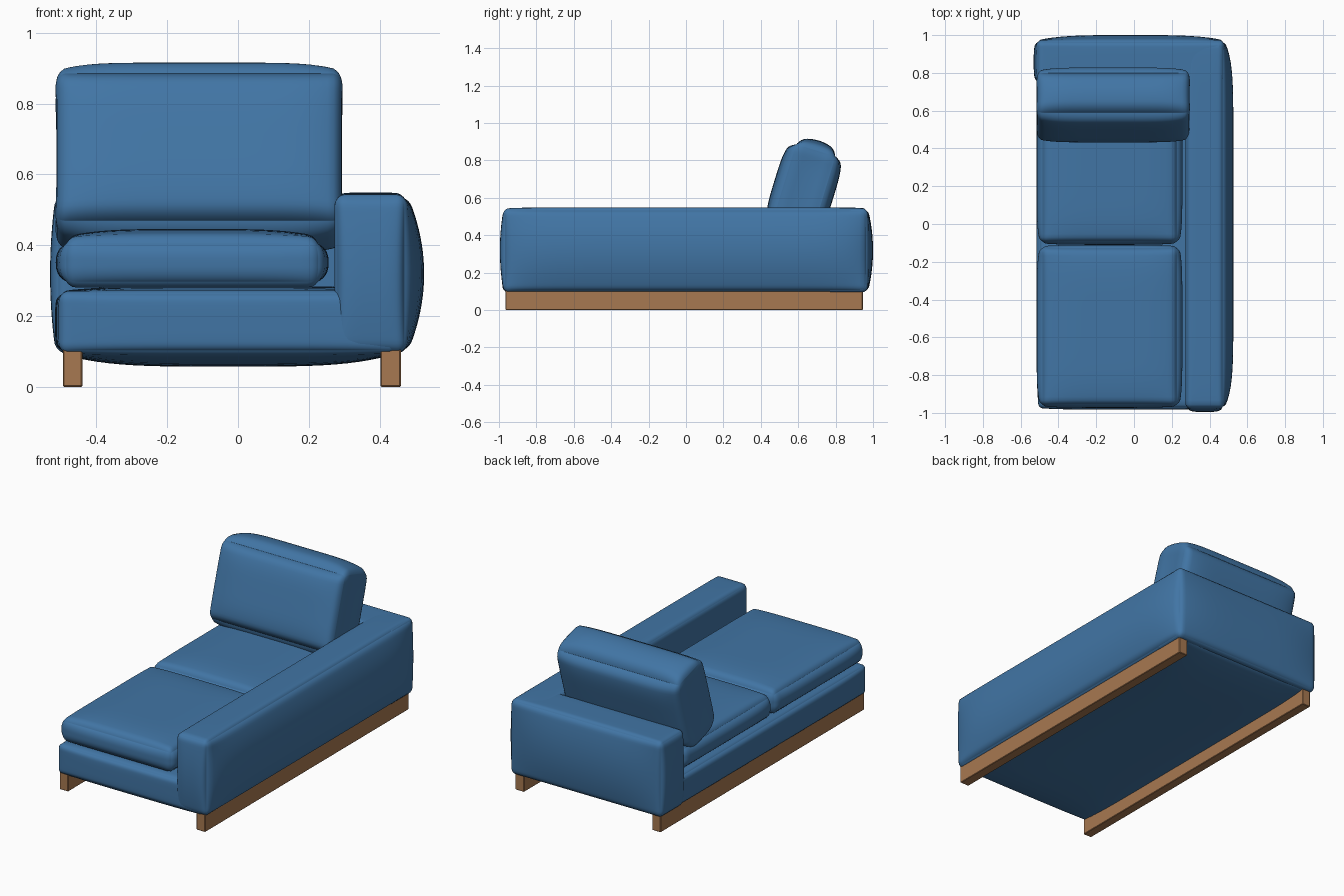
import bpy, bmesh, math
from mathutils import Vector

if "Cube" in bpy.data.objects:
    bpy.data.objects.remove(bpy.data.objects["Cube"])


def material(name, rgb):
    m = bpy.data.materials.new(name)
    m.diffuse_color = (*rgb, 1)
    m.use_nodes = True
    m.node_tree.nodes["Principled BSDF"].inputs["Base Color"].default_value = m.diffuse_color
    return m


blue = material("blue fabric", (0.053, 0.178, 0.375))
wood = material("warm wood", (0.39, 0.19, 0.082))


def finish(bm, name, mat, smooth):
    bmesh.ops.recalc_face_normals(bm, faces=bm.faces)
    me = bpy.data.meshes.new(name)
    bm.to_mesh(me)
    bm.free()
    me.materials.append(mat)
    for p in me.polygons:
        p.use_smooth = smooth
    ob = bpy.data.objects.new(name, me)
    bpy.context.collection.objects.link(ob)
    return ob


def padded(name, lo, hi, r, neg=(0, 0, 0), pos=(0, 0, 0), power=(4, 4, 4)):
    """Rounded box lo..hi with edge radii r; each face bulges by neg/pos,
    fading to its edges at a rate set by power."""
    lo, hi = Vector(lo), Vector(hi)
    mid, h = (lo + hi) / 2, (hi - lo) / 2
    bm = bmesh.new()
    bmesh.ops.create_cube(bm, size=2)
    bmesh.ops.subdivide_edges(bm, edges=bm.edges[:], cuts=31, use_grid_fill=True)
    for v in bm.verts:
        # crowd the grid towards the edges, then round them
        u = [math.sin(max(-1, min(1, c)) * math.pi / 2) for c in v.co]
        p = [u[i] * h[i] for i in range(3)]
        q = [max(-(h[i] - r[i]), min(h[i] - r[i], p[i])) for i in range(3)]
        d = Vector([(p[i] - q[i]) / r[i] for i in range(3)])
        if d.length > 0:
            d *= max(abs(c) for c in d) / d.length if d.length < 1 else 1 / d.length
        out = [q[i] + d[i] * r[i] for i in range(3)]
        fade = [max(0, 1 - abs(u[i]) ** power[i]) for i in range(3)]
        for i in range(3):
            j, k = (i + 1) % 3, (i + 2) % 3
            amount = pos[i] if u[i] > 0 else neg[i]
            out[i] += u[i] * amount * fade[j] * fade[k]
        v.co = mid + Vector(out)
    return finish(bm, name, mat=blue, smooth=True)


# Upholstered base with a sagging underside
padded("base", (-0.505, -0.975, 0.095), (0.45, 0.95, 0.27), (0.025, 0.02, 0.03),
       neg=(0.012, 0.008, 0.038), pos=(0, 0, 0.015), power=(4, 8, 4))

# Side arm and rear back rest meet in one corner
padded("arm", (0.272, -0.975, 0.095), (0.478, 0.97, 0.543), (0.03, 0.025, 0.035),
       neg=(0, 0.02, 0), pos=(0.048, 0, 0.006), power=(4, 10, 2))
padded("back_rest", (-0.515, 0.745, 0.095), (0.478, 0.972, 0.543), (0.025, 0.03, 0.035),
       neg=(0.016, 0, 0), pos=(0, 0.028, 0.004), power=(4, 4, 2))

# Two loose seat cushions
for name, y0, y1 in (("front_seat_cushion", -0.965, -0.118),
                     ("rear_seat_cushion", -0.102, 0.73)):
    padded(name, (-0.497, y0, 0.28), (0.238, y1, 0.422), (0.04, 0.035, 0.06),
           neg=(0.018, 0.008, 0), pos=(0.018, 0.008, 0.024), power=(4, 6, 2))

# Leaning back cushion with pinched corners
cushion = padded("back_cushion", (-0.412, -0.13, -0.235), (0.412, 0.13, 0.235),
                 (0.035, 0.07, 0.06), neg=(-0.012, 0.034, 0.035),
                 pos=(-0.012, 0.034, 0.038), power=(6, 2, 4))
cushion.location = (-0.11, 0.63, 0.645)
cushion.rotation_euler.x = math.radians(-17)

# Wooden floor rails
for name, x0, x1 in (("left_rail", -0.495, -0.44), ("right_rail", 0.402, 0.46)):
    bm = bmesh.new()
    bmesh.ops.create_cube(bm, size=1)
    for v in bm.verts:
        v.co = ((x0 + x1) / 2 + v.co.x * (x1 - x0), -0.01 + v.co.y * 1.91,
                0.054 + v.co.z * 0.108)
    bmesh.ops.bevel(bm, geom=bm.edges[:], offset=0.003, segments=1, affect='EDGES')
    finish(bm, name, wood, False)
